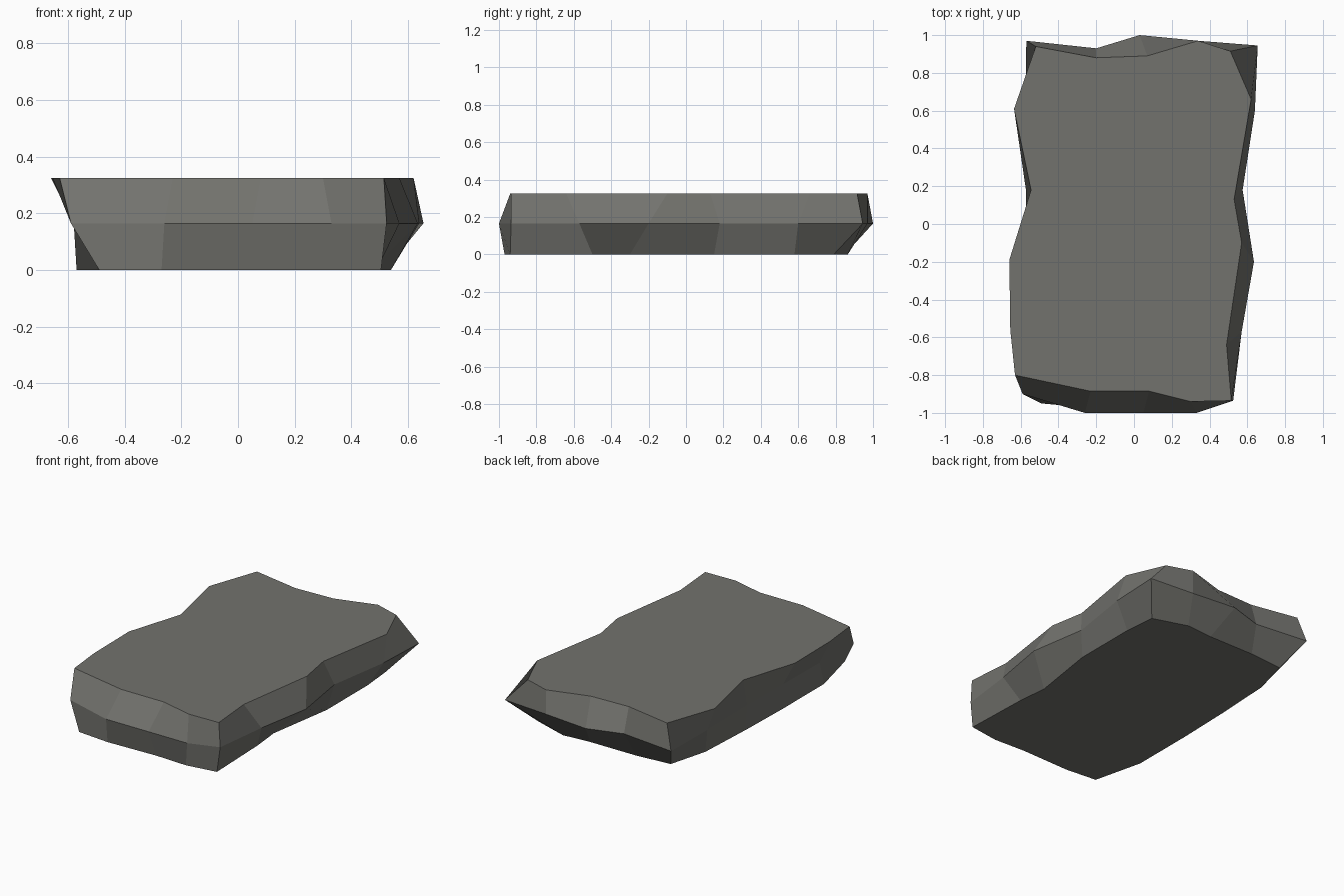
import bpy, bmesh

# One flat grey for the whole stone
stone = bpy.data.materials.new("stone grey")
stone.diffuse_color = (0.17, 0.17, 0.155, 1)

# Three matching outlines, clockwise from the back left corner: back, right, front, left
bottom = [(-.47, .83), (-.23, .85), (.10, .85), (.29, .865), (.52, .79),
          (.54, .58), (.54, .15), (.47, -.30), (.49, -.50),
          (.505, -.94), (.30, -.97), (.08, -.96), (-.27, -.97), (-.49, -.95),
          (-.57, -.62), (-.57, -.19), (-.56, .18), (-.54, .57)]
middle = [(-.57, .97), (-.20, .93), (.03, 1.0), (.34, .97), (.655, .945),
          (.64, .60), (.575, .18), (.635, -.20), (.57, -.57),
          (.525, -.935), (.33, -1.0), (.05, -1.0), (-.26, -1.0), (-.59, -.90),
          (-.58, -.56), (-.575, -.19), (-.572, .18), (-.575, .60)]
top = [(-.52, .94), (-.20, .88), (.07, .89), (.34, .97), (.51, .915),
       (.62, .66), (.53, .13), (.57, -.10), (.49, -.64),
       (.515, -.935), (.30, -.94), (.08, -.885), (-.23, -.885), (-.63, -.80),
       (-.655, -.56), (-.66, -.19), (-.545, .18), (-.635, .61)]

# Loft the outlines into a closed slab
bm = bmesh.new()
rings = [[bm.verts.new((x, y, z)) for x, y in ring]
         for ring, z in ((bottom, 0), (middle, .165), (top, .325))]
for low, high in zip(rings, rings[1:]):
    for i in range(len(low)):
        j = (i + 1) % len(low)
        bm.faces.new((low[i], high[i], high[j], low[j]))
bm.faces.new(rings[0])
bm.faces.new(rings[-1][::-1])
bmesh.ops.recalc_face_normals(bm, faces=bm.faces)

mesh = bpy.data.meshes.new("stone slab")
bm.to_mesh(mesh)
bm.free()
mesh.materials.append(stone)
bpy.context.collection.objects.link(bpy.data.objects.new("stone slab", mesh))
